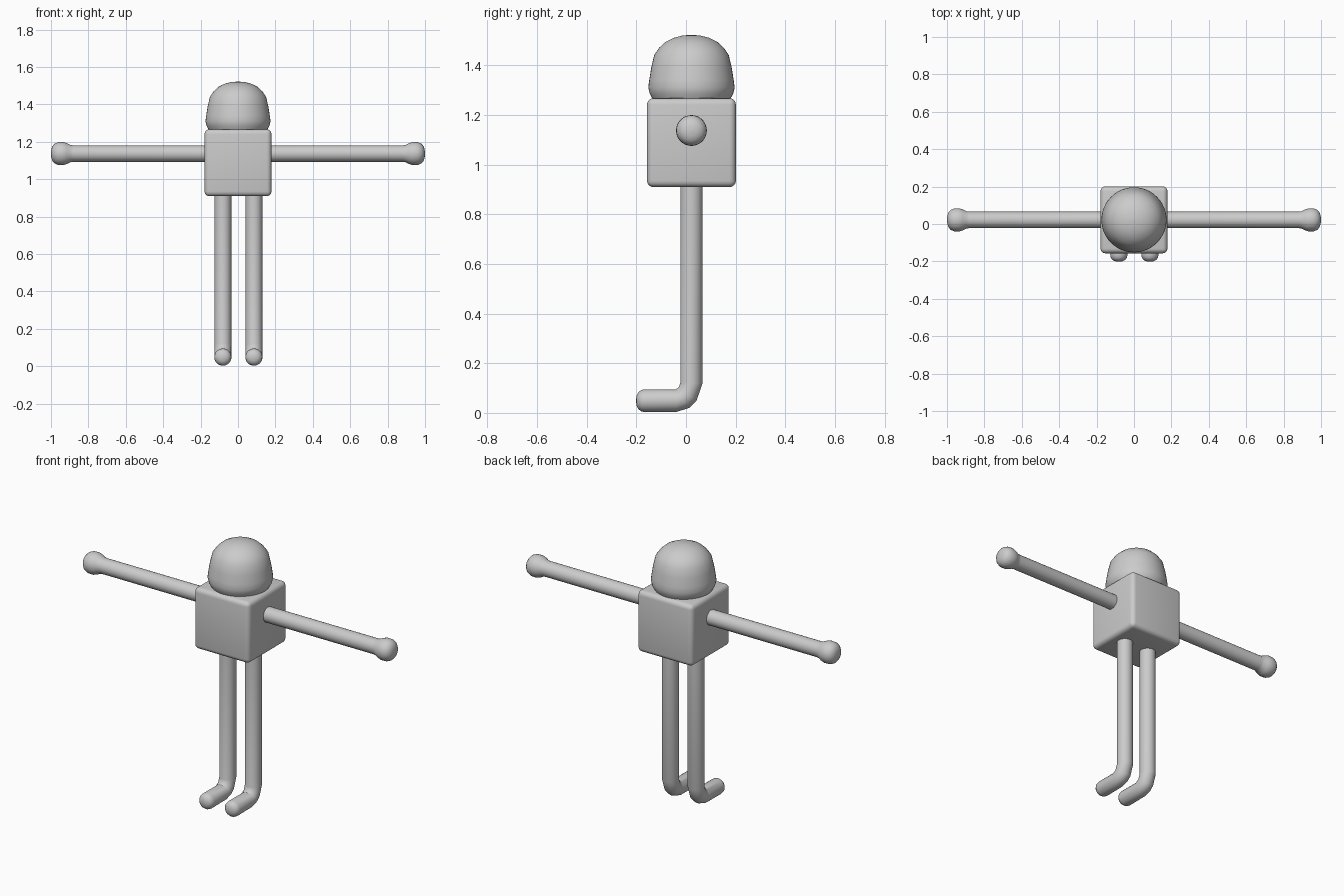
import bpy, bmesh, math
from mathutils import Vector

if "Cube" in bpy.data.objects:
    bpy.data.objects.remove(bpy.data.objects["Cube"])

CY = 0.022  # depth of the figure's centre line

grey = bpy.data.materials.new("plain grey")
grey.diffuse_color = (0.6, 0.6, 0.6, 1)
grey.use_nodes = True
grey.node_tree.nodes["Principled BSDF"].inputs["Base Color"].default_value = grey.diffuse_color


def finish(bm, name, angle=40):
    bmesh.ops.recalc_face_normals(bm, faces=bm.faces)
    mesh = bpy.data.meshes.new(name)
    bm.to_mesh(mesh)
    bm.free()
    mesh.materials.append(grey)
    obj = bpy.data.objects.new(name, mesh)
    bpy.context.collection.objects.link(obj)
    bpy.ops.object.select_all(action='DESELECT')
    obj.select_set(True)
    bpy.context.view_layer.objects.active = obj
    bpy.ops.object.shade_smooth_by_angle(angle=math.radians(angle))
    return obj


def tube(name, stations, side, sides=32, angle=40):
    """Skin round rings; each station is (centre, axis direction, radius)."""
    bm = bmesh.new()
    rings = []
    side = Vector(side)
    for centre, axis, r in stations:
        up = Vector(axis).normalized().cross(side)
        turns = [2 * math.pi * i / sides for i in range(sides)]
        rings.append([bm.verts.new(Vector(centre) + r * (math.cos(t) * side + math.sin(t) * up))
                      for t in turns])
    for a, b in zip(rings, rings[1:]):
        for i in range(sides):
            j = (i + 1) % sides
            bm.faces.new((a[i], a[j], b[j], b[i]))
    bm.faces.new(rings[0])
    bm.faces.new(rings[-1])
    return finish(bm, name, angle)


# Body: cube with softened edges
bm = bmesh.new()
bmesh.ops.create_cube(bm, size=0.358)
bmesh.ops.translate(bm, verts=bm.verts, vec=(0, CY, 1.088))
bmesh.ops.bevel(bm, geom=bm.edges[:], offset=0.026, segments=4, profile=0.5, affect='EDGES')
finish(bm, "body")

# Head: domed cap that flares towards its lower rim
profile = [(0.155, 1.262), (0.168, 1.285), (0.174, 1.31), (0.170, 1.34), (0.162, 1.39),
           (0.150, 1.441), (0.130, 1.470), (0.104, 1.494), (0.072, 1.510),
           (0.037, 1.519), (0.004, 1.522)]
tube("head", [((0, CY, z), (0, 0, 1), r) for r, z in profile], (1, 0, 0), 48, 60)

# Arms with rounded hands
arm = [(0.16, 0.044), (0.88, 0.044), (0.895, 0.046), (0.915, 0.056), (0.935, 0.062),
       (0.962, 0.061), (0.980, 0.053), (0.992, 0.040), (0.998, 0.022), (1.0, 0.003)]
# Legs bending forward into feet: (y, z, axis y, axis z, radius)
leg = [(CY, 0.93, 0, -1, 0.045), (CY, 0.12, 0, -1, 0.045),
       (0.006, 0.075, -0.6, -0.8, 0.045), (-0.015, 0.057, -0.8, -0.6, 0.046),
       (-0.038, 0.049, -1, 0, 0.045), (-0.165, 0.049, -1, 0, 0.046),
       (-0.180, 0.049, -1, 0, 0.043), (-0.192, 0.049, -1, 0, 0.034),
       (-0.199, 0.049, -1, 0, 0.020), (-0.201, 0.049, -1, 0, 0.004)]
for label, s in (("left", 1), ("right", -1)):
    tube(label + "_arm", [((s * x, CY, 1.137), (s, 0, 0), r) for x, r in arm], (0, 1, 0), angle=60)
    tube(label + "_leg", [((s * 0.083 + 0.002, y, z), (0, ay, az), r) for y, z, ay, az, r in leg],
         (1, 0, 0), angle=60)
